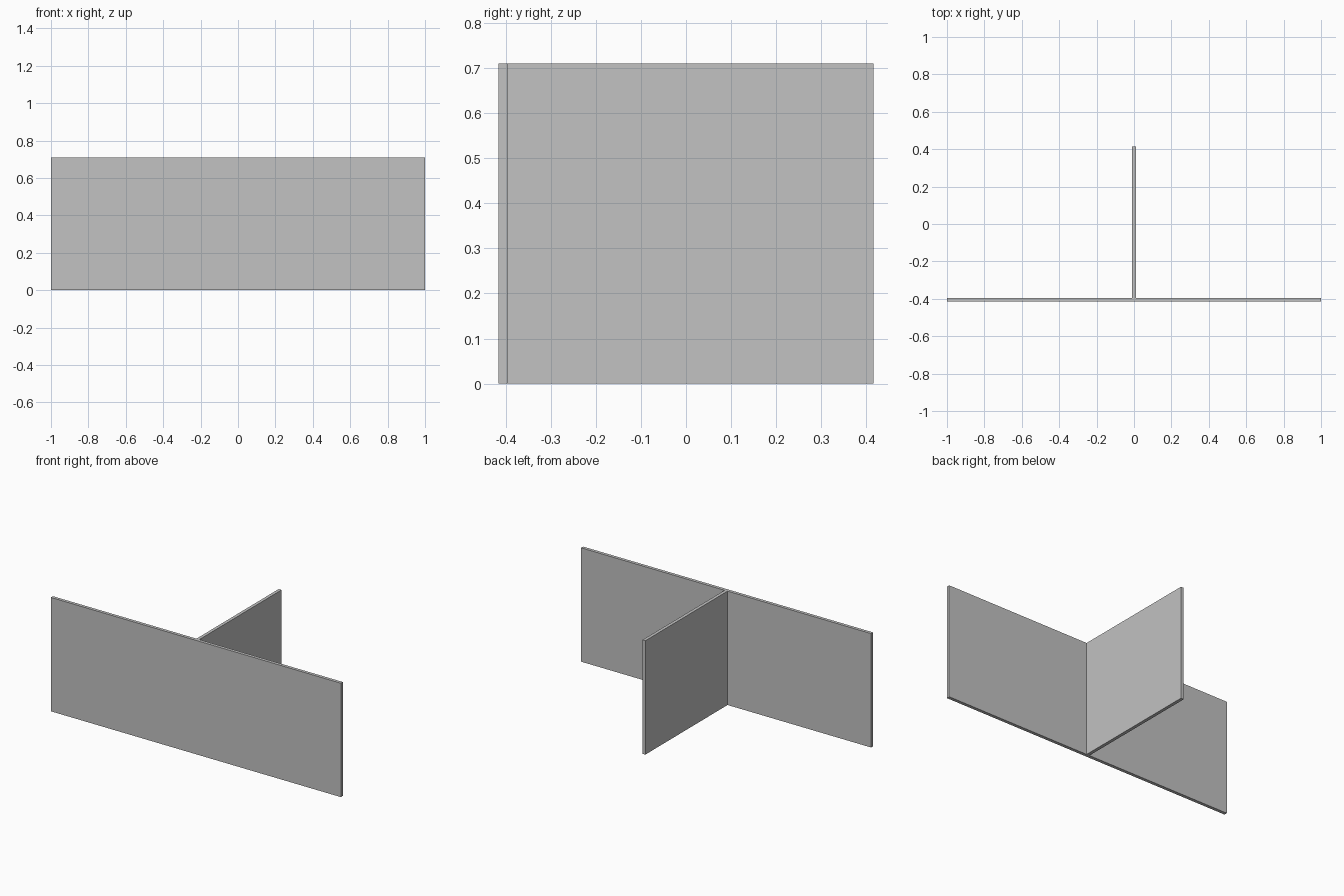
import bpy
import bmesh
from mathutils import Vector

cube = bpy.data.objects.get("Cube")
if cube:
    bpy.data.objects.remove(cube, do_unlink=True)

GREY = (0.54, 0.54, 0.54, 1.0)
HEIGHT = 0.71
THICK = 0.02
FRONT, BACK = -0.415, 0.415

grey = bpy.data.materials.new("plain_grey")
grey.use_nodes = True
grey.diffuse_color = GREY
grey.node_tree.nodes["Principled BSDF"].inputs["Base Color"].default_value = GREY


def panel(name, low, high):
    """Flat-sided box between two opposite corners."""
    low, high = Vector(low), Vector(high)
    bm = bmesh.new()
    bmesh.ops.create_cube(bm, size=1)
    bmesh.ops.scale(bm, vec=high - low, verts=bm.verts)
    bmesh.ops.translate(bm, vec=(low + high) / 2, verts=bm.verts)
    mesh = bpy.data.meshes.new(name)
    bm.to_mesh(mesh)
    bm.free()
    mesh.materials.append(grey)
    obj = bpy.data.objects.new(name, mesh)
    bpy.context.collection.objects.link(obj)
    return obj


# Long wall across the front
panel("front_wall", (-1, FRONT, 0), (1, FRONT + THICK, HEIGHT))

# Dividing wall running back from its middle
panel("dividing_wall", (-THICK / 2, FRONT + THICK, 0), (THICK / 2, BACK, HEIGHT))
